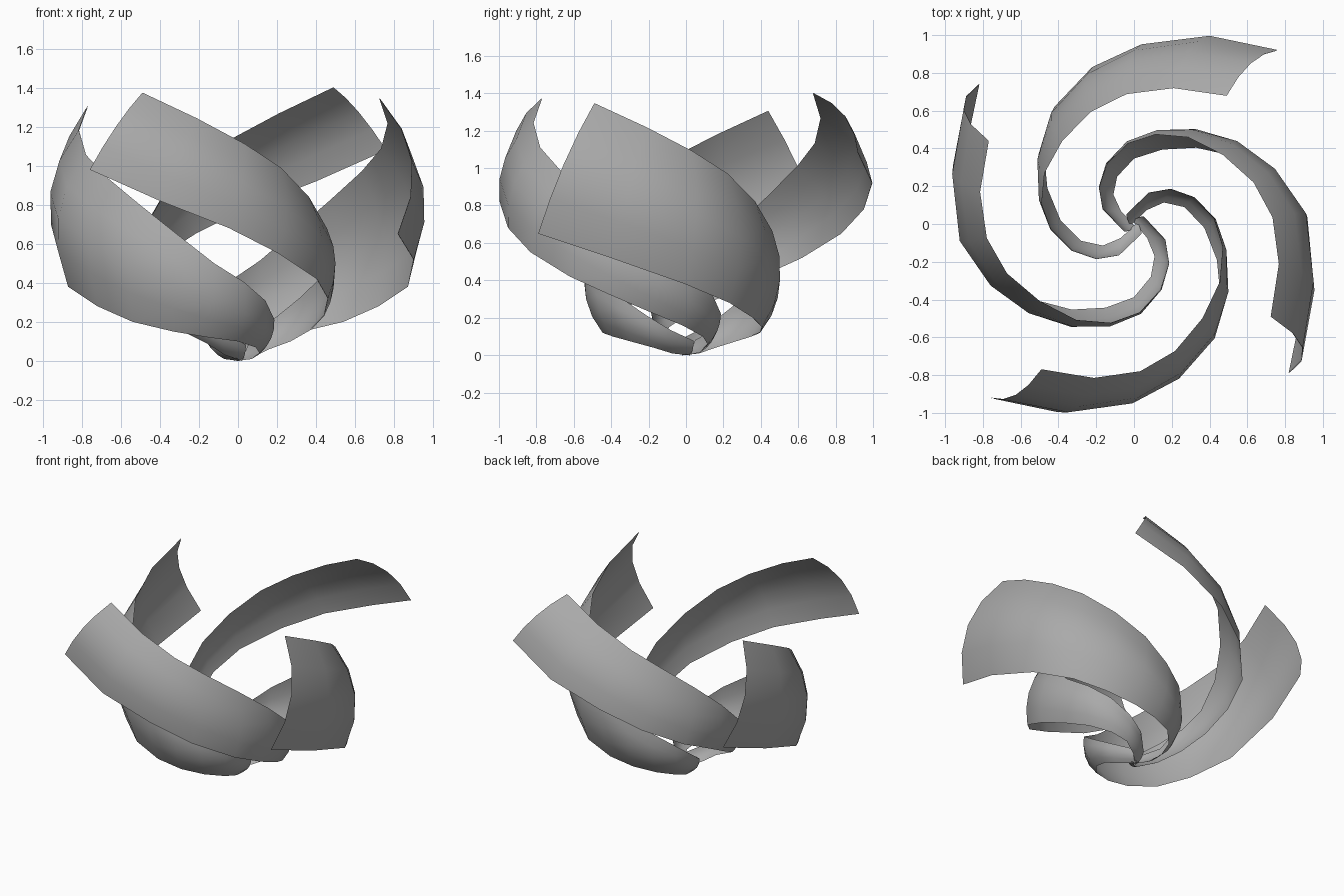
import bpy, math
from mathutils import Vector, Matrix

if "Cube" in bpy.data.objects:
    bpy.data.objects.remove(bpy.data.objects["Cube"])

# Edge paths of one spiral arm, from the tip to the hub (x, y, z)
UPPER = [(.49, .755, 1.36), (.21, .80, 1.23), (-.04, .765, 1.10), (-.23, .66, .98),
         (-.38, .49, .83), (-.475, .30, .67), (-.49, .12, .52), (-.44, -.03, .42),
         (-.33, -.14, .32), (-.20, -.185, .22), (-.08, -.165, .14), (.04, -.05, .08)]
LOWER_NARROW = [(.76, .92, .98), (.40, .995, .82), (.04, .95, .68), (-.22, .83, .55),
                (-.42, .62, .42), (-.48, .40, .32), (-.46, .19, .23), (-.39, .02, .16),
                (-.28, -.09, .10), (-.165, -.115, .06), (-.07, -.075, .015), (.02, .01, 0)]
LOWER_WIDE = [(.79, .82, .65), (.40, .90, .52), (0, .87, .38), (-.24, .72, .28),
              (-.37, .54, .20), (-.42, .33, .15), (-.41, .15, .12), (-.36, 0, .10),
              (-.26, -.09, .07), (-.16, -.11, .04), (-.07, -.07, .01), (.02, .01, 0)]
SEGS = 4

# Dark grey finish
grey = bpy.data.materials.new("dark_grey")
grey.diffuse_color = (.4, .4, .4, 1)
grey.use_nodes = True
grey.node_tree.nodes["Principled BSDF"].inputs["Base Color"].default_value = grey.diffuse_color


def spiral_arm(name, lower, turn, lean, rise, bulge, tip, bend, lift):
    """Loft a bowed strip between the lower and upper edges, then turn it about z."""
    n = len(lower)
    # Small sideways shift of the tip and of the tight bend
    shift = [tip * max(0, 1 - i / 4) + bend * math.sin(math.pi * i / (n - 1)) ** 2
             for i in range(n)]
    # The lower edge is raised by lift, fading out towards the hub
    low = [Vector((x + s, y, z + lift * min(1, (n - 1 - i) / 6)))
           for i, ((x, y, z), s) in enumerate(zip(lower, shift))]
    up = [Vector((x + s, y * lean if y > 0 else y, z * rise))
          for (x, y, z), s in zip(UPPER, shift)]
    mid = [(a + b) / 2 for a, b in zip(low, up)]
    verts = []
    for i in range(n):
        tangent = mid[min(i + 1, n - 1)] - mid[max(i - 1, 0)]
        chord = up[i] - low[i]
        depth = bulge * (1 if i < 3 else .85)
        out = tangent.cross(chord).normalized() * chord.length * depth
        for j in range(SEGS + 1):
            t = j / SEGS
            verts.append(low[i].lerp(up[i], t) + out * 4 * t * (1 - t))
    w = SEGS + 1
    faces = [(i * w + j, (i + 1) * w + j, (i + 1) * w + j + 1, i * w + j + 1)
             for i in range(n - 1) for j in range(SEGS)]
    mesh = bpy.data.meshes.new(name)
    mesh.from_pydata(verts, [], faces)
    mesh.transform(Matrix.Rotation(math.radians(turn), 4, 'Z'))
    mesh.polygons.foreach_set("use_smooth", [True] * len(faces))
    mesh.materials.append(grey)
    obj = bpy.data.objects.new(name, mesh)
    bpy.context.collection.objects.link(obj)
    # Sheet thickness, so inside and outside are both proper surfaces
    sheet = obj.modifiers.new("sheet", 'SOLIDIFY')
    sheet.thickness = .003
    sheet.offset = 0
    sheet.use_rim = False


# Two narrow arms and two wide arms around the hub, each leaning slightly differently
spiral_arm("back_narrow_arm", LOWER_NARROW, 0, .90, 1.03, .13, 0, 0, .10)
spiral_arm("front_narrow_arm", LOWER_NARROW, 180, 1.02, 1.01, .13, 0, .02, 0)
spiral_arm("left_wide_arm", LOWER_WIDE, 90, 1.02, .96, .15, -.05, -.035, 0)
spiral_arm("right_wide_arm", LOWER_WIDE, -90, .96, .99, .16, 0, .015, 0)
